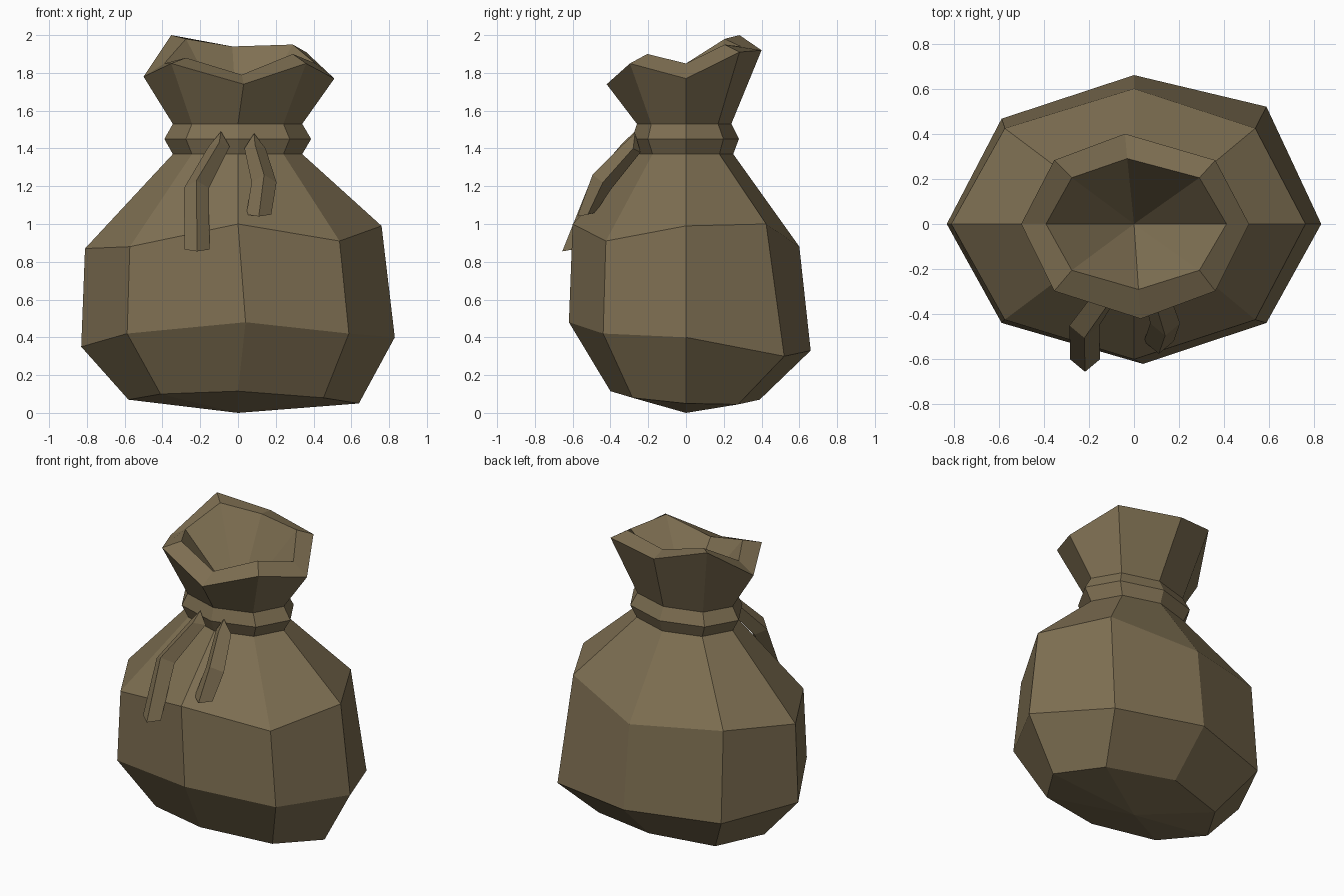
import bpy, bmesh, math
from mathutils import Vector

if "Cube" in bpy.data.objects:
    bpy.data.objects.remove(bpy.data.objects["Cube"])

cloth = bpy.data.materials.new("brown sackcloth")
cloth.diffuse_color = (0.21, 0.16, 0.085, 1)
cloth.use_nodes = True
cloth.node_tree.nodes["Principled BSDF"].inputs["Base Color"].default_value = cloth.diffuse_color


def make_object(name, bm):
    bmesh.ops.recalc_face_normals(bm, faces=bm.faces)
    mesh = bpy.data.meshes.new(name)
    bm.to_mesh(mesh)
    bm.free()
    mesh.materials.append(cloth)
    obj = bpy.data.objects.new(name, mesh)
    bpy.context.collection.objects.link(obj)
    return obj


def ring(right, left, front, back, heights):
    """Eight points, from +x clockwise through the front (-y)."""
    pts = []
    for i in range(8):
        a = -i * math.pi / 4
        c, s = math.cos(a), math.sin(a)
        pts.append(Vector((c * (right if c > 0 else left),
                           s * (back if s > 0 else front), heights[i])))
    return pts


def loft(bm, rings):
    loops = [[bm.verts.new(p) for p in r] for r in rings]
    n = len(loops[0])
    for a, b in zip(loops, loops[1:]):
        for i in range(n):
            j = (i + 1) % n
            bm.faces.new((a[i], a[j], b[j], b[i]))
    return loops


def fan(bm, loop, point):
    c = bm.verts.new(point)
    for i in range(len(loop)):
        bm.faces.new((loop[i], loop[(i + 1) % len(loop)], c))


# Sack: base, belly, shoulder, tied neck, flared rim, inner lip
base = ring(.64, .58, .40, .39, (.05, .08, .115, .10, .07, .05, .07, .045))
belly = ring(.83, .83, .62, .66, (.40, .42, .48, .42, .35, .32, .33, .30))
belly[2].x = .04
belly[7].y = .52
shoulder = ring(.76, .81, .60, .60, (.99, .91, 1.0, .88, .87, .92, .88, 1.0))
neck_low = ring(.34, .345, .25, .25, [1.37] * 8)
neck_top = ring(.34, .345, .26, .24, [1.53] * 8)
rim = ring(.51, .50, .42, .40, (1.77, 1.85, 1.74, 1.85, 1.78, 2.0, 1.92, 1.91))
rim[2].x, rim[6].x = .03, -.04
lip = ring(.41, .39, .29, .29, (1.85, 1.90, 1.79, 1.88, 1.85, 1.98, 1.94, 1.95))
lip[2].x, lip[6].x = .02, -.03
bm = bmesh.new()
loops = loft(bm, [base, belly, shoulder, neck_low, neck_top, rim, lip])
fan(bm, loops[0], (0, 0, 0))
fan(bm, loops[-1], (0, 0, 1.45))
make_object("sack", bm)

# Tie band: bevelled ring round the neck
bm = bmesh.new()
loft(bm, [neck_low, ring(.387, .39, .285, .28, [1.45] * 8), neck_top])
make_object("tie_band", bm)


# Hanging tie ends: ridged strips that start at a point
def tie_end(name, tip, path, w=.066):
    bm = bmesh.new()
    rings = []
    for k, (x, y, z) in enumerate(path):
        lift = (.02, .04, -.01)[k]
        rings.append([Vector((x - w * (.85 if k == 0 else 1), y, z)),
                      Vector((x, y - .055, z + lift)),
                      Vector((x + w * (.85 if k == 0 else 1), y, z)),
                      Vector((x, y + .04, z - lift))])
    loops = loft(bm, rings)
    fan(bm, loops[0], tip)
    bm.faces.new(loops[-1])
    make_object(name, bm)


tie_end("left_tie_end", (-.09, -.27, 1.49),
        [(-.10, -.28, 1.41), (-.22, -.45, 1.19), (-.217, -.60, .865)])
tie_end("right_tie_end", (.085, -.27, 1.48),
        [(.09, -.28, 1.40), (.138, -.44, 1.22), (.11, -.52, 1.05)])
